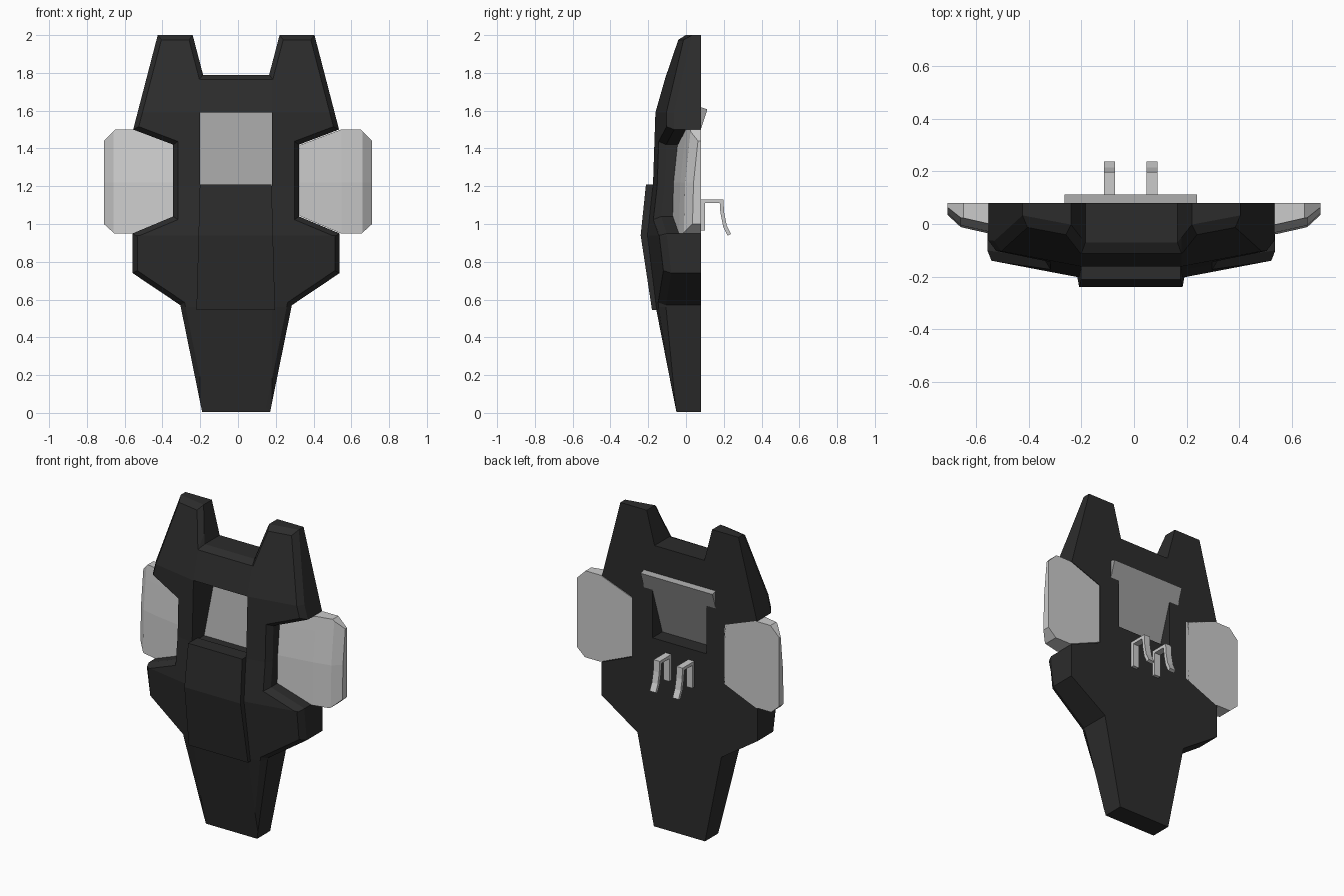
import bpy, bmesh, math
from mathutils import Vector

if "Cube" in bpy.data.objects:
    bpy.data.objects.remove(bpy.data.objects["Cube"])


def material(name, v):
    m = bpy.data.materials.new(name)
    m.diffuse_color = (v, v, v, 1)
    m.use_nodes = True
    m.node_tree.nodes["Principled BSDF"].inputs["Base Color"].default_value = m.diffuse_color
    return m


DARK = material("dark_shell", 0.025)
MID = material("mid_grey", 0.35)
BACK = 0.08      # y of the flat rear side


def lerp(table, t):
    """Piecewise linear lookup."""
    if t <= table[0][0]:
        return table[0][1]
    for (a, va), (b, vb) in zip(table, table[1:]):
        if t <= b:
            return va + (vb - va) * (t - a) / (b - a)
    return table[-1][1]


def finish(name, bm, mat=None):
    bmesh.ops.recalc_face_normals(bm, faces=bm.faces)
    me = bpy.data.meshes.new(name)
    bm.to_mesh(me)
    bm.free()
    ob = bpy.data.objects.new(name, me)
    bpy.context.collection.objects.link(ob)
    if mat:
        me.materials.append(mat)
    return ob


def shell(name, outline, cuts_x, cuts_z, depth, inset, rim, mat=None, hole=None):
    """Flat-backed slab: outline in xz, creased front y = depth(x, z), chamfered rim."""
    bm = bmesh.new()
    face = bm.faces.new([bm.verts.new((x, 0, z)) for x, z in outline])
    bm.normal_update()
    if inset:
        bmesh.ops.inset_region(bm, faces=[face], thickness=inset,
                               use_boundary=True, use_even_offset=True)
    cuts = [((c, 0, 0), (1, 0, 0)) for c in cuts_x] + [((0, 0, c), (0, 0, 1)) for c in cuts_z]
    for co, no in cuts:
        bmesh.ops.bisect_plane(bm, geom=bm.verts[:] + bm.edges[:] + bm.faces[:],
                               plane_co=co, plane_no=no, dist=1e-5)
    for v in bm.verts:
        v.co.y = depth(v.co.x, v.co.z) + (rim(v.co.z) if v.is_boundary else 0)
    if hole:
        hx, z0, z1 = hole
        inside = [f for f in bm.faces
                  if abs(f.calc_center_median().x) < hx and z0 < f.calc_center_median().z < z1]
        bmesh.ops.delete(bm, geom=inside, context='FACES')
    ext = bmesh.ops.extrude_face_region(bm, geom=bm.faces[:], use_keep_orig=True)
    for v in ext["geom"]:
        if isinstance(v, bmesh.types.BMVert):
            v.co.y = BACK
    return finish(name, bm, mat)


# Main shell with top prongs, side notches, tapering tail and window
half = [(0.175, 1.79), (0.23, 2.0), (0.415, 2.0), (0.545, 1.5), (0.333, 1.42),
        (0.333, 1.04), (0.548, 0.95), (0.548, 0.74), (0.295, 0.57), (0.18, 0.005)]
body_outline = half + [(-x, z) for x, z in reversed(half)]
spine = [(0, -0.05), (0.56, -0.16), (0.94, -0.205), (1.2, -0.175), (1.59, -0.162), (2, -0.045)]


def body_depth(x, z):
    return lerp(spine, z) + 0.19 * max(0, abs(x) - 0.19)


body = shell("main_shell", body_outline, (-0.19, 0.19), (0.56, 0.94, 1.2, 1.59),
             body_depth, 0.025, lambda z: 0.035 * min(1, z / 0.57), DARK, (0.19, 1.2, 1.59))
body.location.x = -0.01

# Raised centre panel
bm = bmesh.new()
rows = []
for z, y, hx in [(0.545, -0.18, 0.208), (0.94, -0.24, 0.197), (1.21, -0.212, 0.19)]:
    rows.append([bm.verts.new((x, yy, z)) for x, yy in
                 [(-hx, -0.12), (-hx, y), (hx, y), (hx, -0.12)]])
for a, b in zip(rows, rows[1:]):
    for i in range(4):
        bm.faces.new((a[i], a[(i + 1) % 4], b[(i + 1) % 4], b[i]))
bm.faces.new(rows[0])
bm.faces.new(rows[-1])
panel = finish("centre_panel", bm, DARK)
panel.location.x = -0.012

# Side pads seated in the notches
pad_outline = [(0.325, 1.417), (0.545, 1.5), (0.65, 1.5), (0.71, 1.44),
               (0.71, 1.0), (0.655, 0.95), (0.545, 0.95), (0.325, 1.043)]
across = [(0.3, -0.065), (0.55, -0.025), (0.66, 0.0), (0.71, 0.045)]
along = [(0.95, -0.012), (1.22, -0.005), (1.41, 0.015), (1.5, 0.025)]
for side, s in (("left", -1), ("right", 1)):
    shell(side + "_pad", [(s * x, z) for x, z in pad_outline],
          (s * 0.548, s * 0.66), (1.22, 1.41),
          lambda x, z: lerp(across, abs(x)) + lerp(along, z), 0, lambda z: 0)

# Tilted plate in the window
bm = bmesh.new()
bmesh.ops.create_cube(bm, size=1)
bmesh.ops.scale(bm, verts=bm.verts, vec=(0.505, 0.034, 0.44))
plate = finish("window_plate", bm, MID)
plate.location = (-0.0125, 0.029, 1.403)
plate.rotation_euler.x = math.radians(-18)

# Rear hooks: bent straps
path = [(0.09, 0.965), (0.09, 1.12), (0.188, 1.12), (0.192, 1.06), (0.206, 0.99), (0.229, 0.942)]
for side, cx in (("left", -0.093), ("right", 0.068)):
    bm = bmesh.new()
    pairs = [[bm.verts.new((cx + d, y, z)) for d in (-0.021, 0.021)] for y, z in path]
    for a, b in zip(pairs, pairs[1:]):
        bm.faces.new((a[0], a[1], b[1], b[0]))
    hook = finish(side + "_hook", bm)
    mod = hook.modifiers.new("thickness", 'SOLIDIFY')
    mod.thickness = 0.02
    mod.offset = 0
    mod.use_even_offset = True
